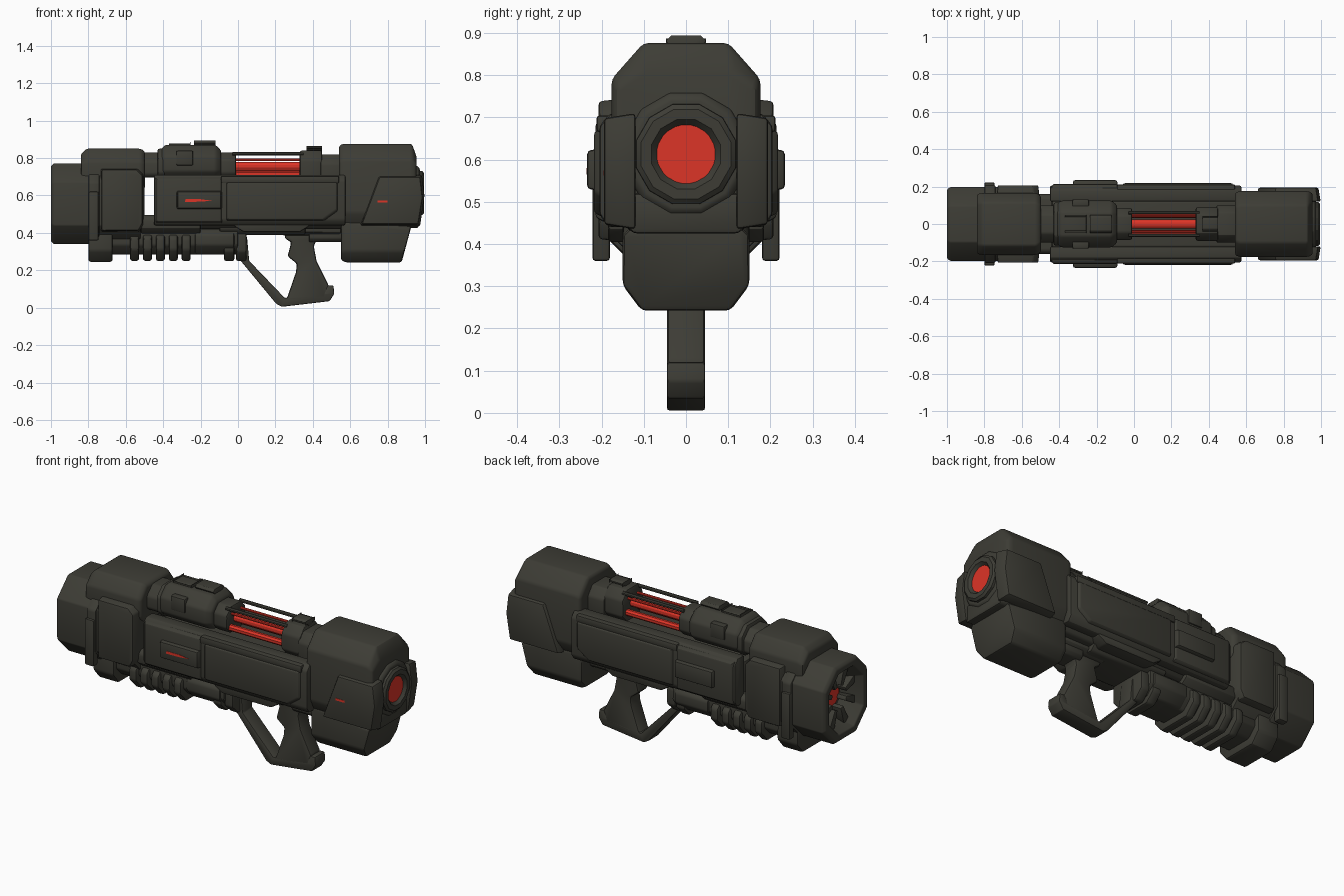
import bpy, bmesh, math
from mathutils import Vector


def material(name, rgb):
    m = bpy.data.materials.new(name)
    m.diffuse_color = (*rgb, 1)
    return m


DARK = material("dark olive metal", (0.047, 0.046, 0.036))
RED = material("glowing red", (0.72, 0.035, 0.02))


def finish(name, bm, mat, bevel):
    bmesh.ops.recalc_face_normals(bm, faces=bm.faces)
    if bevel:
        edges = [e for e in bm.edges if len(e.link_faces) == 2 and e.calc_face_angle(0) > 0.4]
        bmesh.ops.bevel(bm, geom=edges, offset=bevel, segments=2, profile=0.5,
                        affect='EDGES', clamp_overlap=True)
    for f in bm.faces:
        f.smooth = True
    for e in bm.edges:
        e.smooth = len(e.link_faces) == 2 and e.calc_face_angle(0) < math.radians(28)
    me = bpy.data.meshes.new(name)
    bm.to_mesh(me)
    bm.free()
    me.materials.append(mat)
    ob = bpy.data.objects.new(name, me)
    bpy.context.collection.objects.link(ob)
    return ob


def loft(name, sections, mat=DARK, bevel=0.01):
    """Skin a row of equal-sized loops and cap both ends."""
    bm = bmesh.new()
    rows = [[bm.verts.new(p) for p in s] for s in sections]
    n = len(rows[0])
    for a, b in zip(rows, rows[1:]):
        for i in range(n):
            j = (i + 1) % n
            bm.faces.new((a[i], a[j], b[j], b[i]))
    bm.faces.new(rows[0][::-1])
    bm.faces.new(rows[-1])
    return finish(name, bm, mat, bevel)


def octo(x, hy, z0, z1, top=(0.04, 0.04), bot=(0.04, 0.04)):
    half = [(hy - bot[0], z0), (hy, z0 + bot[1]), (hy, z1 - top[1]), (hy - top[0], z1)]
    return [(x, y, z) for y, z in half] + [(x, -y, z) for y, z in reversed(half)]


def block(name, x0, x1, hy, z0, z1, top=(0.04, 0.04), bot=(0.04, 0.04), bevel=0.01):
    return loft(name, [octo(x, hy, z0, z1, top, bot) for x in (x0, x1)], DARK, bevel)


def ngon(x, r, z, n=12, y=0):
    return [(x, y + r * math.cos((i + .5) * math.tau / n), z + r * math.sin((i + .5) * math.tau / n))
            for i in range(n)]


def rod(name, x0, x1, y, z, r, mat=DARK, n=12):
    return loft(name, [ngon(x, r, z, n, y) for x in (x0, x1)], mat, 0)


def plate(name, pts, y0, y1, mat=DARK, bevel=0.008, inset=0.0):
    """Extrude an x-z outline from y0 to y1, optionally shrinking the y1 side."""
    cx = sum(p[0] for p in pts) / len(pts)
    cz = sum(p[1] for p in pts) / len(pts)
    far = []
    for x, z in pts:
        far.append((x - math.copysign(inset, x - cx), y1, z - math.copysign(inset, z - cz)))
    return loft(name, [[(x, y0, z) for x, z in pts], far], mat, bevel)


def pair(name, pts, y0, y1, **kw):
    for tag, s in (("left", 1), ("right", -1)):
        plate(name + "_" + tag, pts, s * y0, s * y1, **kw)


def rect(x0, x1, z0, z1):
    return [(x0, z0), (x1, z0), (x1, z1), (x0, z1)]


# Muzzle: octagonal shell with a stepped recess, red core and radial ribs
def muz(x, g):
    c = 0.10 - g * 0.35
    return octo(x, 0.197 - g, 0.34 + g, 0.772 - g, (c, c), (c, c))


loft("muzzle_shell", [muz(-0.52, 0.0), muz(-0.985, 0.0), muz(-1.0, 0.015),
                      muz(-1.0, 0.045), muz(-0.88, 0.09)], DARK, 0.006)
rod("muzzle_core", -0.9, -0.86, 0, 0.556, 0.075, RED, 16)
for k in range(8):
    a = (k + .5) * math.tau / 8
    d, t = Vector((0, math.cos(a), math.sin(a))), Vector((0, -math.sin(a), math.cos(a)))
    c = Vector((0, 0, 0.556))
    loft("muzzle_rib_%d" % k, [[c + d * r + t * w * s + Vector((x, 0, 0))
         for r, w, s in ((.065, .012, -1), (.175, .024, -1), (.175, .024, 1), (.065, .012, 1))]
         for x in (-0.87, -0.955)], DARK, 0.004)
# Muzzle clamps, cheeks and upper housing
block("muzzle_band", -0.8, -0.74, 0.208, 0.335, 0.77, (0.1, 0.1), (0.1, 0.1))
pair("band_lug", rect(-0.8, -0.745, 0.36, 0.62), 0.18, 0.222)
pair("muzzle_cheek", [(-0.74, 0.40), (-0.52, 0.40), (-0.50, 0.44), (-0.50, 0.72), (-0.53, 0.75), (-0.74, 0.75)],
     0.10, 0.207, inset=0.012)
loft("muzzle_top_housing", [octo(-0.84, 0.16, 0.62, 0.82, (0.05, 0.05)), octo(-0.81, 0.165, 0.62, 0.85, (0.05, 0.07)),
                            octo(-0.52, 0.165, 0.62, 0.85, (0.05, 0.07)), octo(-0.497, 0.15, 0.64, 0.835, (0.05, 0.06))])
block("lower_muzzle_block", -0.8, -0.67, 0.15, 0.245, 0.42, (0.02, 0.02), (0.05, 0.06), 0.012)

# Upper neck and scope housing
block("upper_neck", -0.51, -0.1, 0.10, 0.695, 0.83, (0.05, 0.05), (0.02, 0.02))
block("neck_collar", -0.43, -0.39, 0.115, 0.68, 0.85, (0.05, 0.05))
loft("scope_housing", [octo(-0.42, 0.10, 0.69, 0.84), octo(-0.39, 0.125, 0.69, 0.87, (0.06, 0.06)),
                       octo(-0.12, 0.125, 0.69, 0.87, (0.06, 0.06)), octo(-0.09, 0.10, 0.69, 0.84)])
for i, x in enumerate((-0.37, -0.235)):
    block("scope_cap_%d" % i, x, x + 0.115, 0.045 + 0.002 * i, 0.84, 0.878 + 0.016 * i, (0.012, 0.012))
pair("scope_side_pad", rect(-0.33, -0.24, 0.76, 0.84), 0.09, 0.132)
block("tube_collar_front", -0.1, -0.01, 0.085, 0.68, 0.83, (0.04, 0.04))

# Energy tube: red rods inside a cage of dark rails
rod("energy_core", -0.03, 0.35, 0, 0.755, 0.026, RED)
for s, tag in ((1, "left"), (-1, "right")):
    rod("energy_side_rod_" + tag, -0.03, 0.35, s * 0.05, 0.715, 0.018, RED, 8)
    rod("thin_red_rod_" + tag, -0.03, 0.35, s * 0.042, 0.79, 0.007, RED, 8)
    rod("upper_rail_" + tag, -0.03, 0.35, s * 0.06, 0.822, 0.01, DARK, 8)
block("tube_collar_rear", 0.33, 0.45, 0.09, 0.66, 0.84, (0.04, 0.05))
block("collar_to_stock", 0.44, 0.56, 0.10, 0.64, 0.82, (0.04, 0.05))
block("rear_catch", 0.365, 0.45, 0.04, 0.82, 0.865, (0.015, 0.015))

# Main receiver: core, side shells and raised panels
block("receiver_core", -0.44, 0.58, 0.15, 0.42, 0.665, (0.03, 0.03), (0.03, 0.03))
for s, tag in ((1, "left"), (-1, "right")):
    prof = [(0.12, 0.44), (0.185, 0.44), (0.205, 0.47), (0.205, 0.68), (0.18, 0.71), (0.12, 0.71)]
    loft("receiver_shell_" + tag, [[(x, s * y, z) for y, z in prof] for x in (-0.45, 0.575)])
pair("receiver_front_panel", rect(-0.445, -0.08, 0.45, 0.70), 0.19, 0.214, inset=0.012)
pair("receiver_long_panel", [(-0.07, 0.46), (0.47, 0.46), (0.54, 0.51), (0.54, 0.68), (-0.07, 0.68)],
     0.19, 0.218, inset=0.014)
pair("long_panel_lip", rect(-0.09, 0.54, 0.665, 0.705), 0.12, 0.212)
pair("side_badge_plate", rect(-0.33, -0.085, 0.525, 0.627), 0.20, 0.234, inset=0.006)
plate("side_slit", [(-0.285, 0.565), (-0.2, 0.567), (-0.14, 0.572), (-0.2, 0.58), (-0.28, 0.58)],
      -0.23, -0.2355, RED, 0)
block("receiver_underplate", -0.1, 0.36, 0.13, 0.39, 0.46, (0.02, 0.02), (0.03, 0.03))
pair("receiver_lower_strip", [(-0.02, 0.435), (0.03, 0.405), (0.33, 0.405), (0.38, 0.435), (0.38, 0.47), (-0.02, 0.47)],
     0.1, 0.185)

# Underbarrel with ribbed foregrip
block("underbarrel", -0.68, 0.0, 0.125, 0.285, 0.42, (0.02, 0.02), (0.05, 0.05))
block("lower_neck", -0.52, -0.2, 0.16, 0.385, 0.495, (0.02, 0.02), (0.05, 0.04))
for i in range(5):
    x = -0.553 + i * 0.069
    block("foregrip_rib_%d" % i, x - 0.024, x + 0.024, 0.15, 0.25, 0.39, (0.02, 0.02), (0.055, 0.06), 0.012)
block("foregrip_rear", -0.23, -0.02, 0.135, 0.285, 0.41, (0.02, 0.02), (0.05, 0.05))
for i, x in enumerate((-0.075, -0.01)):
    block("rear_band_%d" % i, x, x + 0.055, 0.11 + 0.01 * (1 - i), 0.25, 0.41, (0.02, 0.02), (0.05, 0.05))

# Grip, guard and mount
block("grip_mount", 0.24, 0.55, 0.085, 0.385, 0.45, (0.01, 0.01), (0.03, 0.02))
block("grip_mount_rear", 0.38, 0.56, 0.07, 0.35, 0.42, (0.01, 0.01), (0.02, 0.02))
plate("grip", [(0.25, 0.40), (0.25, 0.37), (0.285, 0.35), (0.265, 0.275), (0.315, 0.235), (0.31, 0.19), (0.265, 0.06),
               (0.24, 0.03), (0.47, 0.05), (0.485, 0.12), (0.42, 0.25), (0.405, 0.33), (0.42, 0.36), (0.42, 0.40)],
      -0.045, 0.045, bevel=0.012)
plate("guard", [(0.0, 0.38), (0.015, 0.25), (0.205, 0.02), (0.235, 0.005), (0.49, 0.035), (0.515, 0.075), (0.51, 0.12),
                (0.48, 0.12), (0.46, 0.08), (0.25, 0.052), (0.06, 0.25), (0.048, 0.38)], -0.045, 0.045, bevel=0.006)

# Stock: big chamfered housing, tapered lower box
T, B = (0.075, 0.085), (0.04, 0.08)
loft("stock_housing", [octo(0.54, 0.165, 0.44, 0.865, T, B), octo(0.56, 0.176, 0.43, 0.876, T, B),
                       octo(0.93, 0.176, 0.43, 0.876, T, B), octo(0.955, 0.165, 0.43, 0.81, (0.06, 0.04), B)], DARK, 0.012)
loft("stock_lower_box", [octo(0.55, 0.14, 0.255, 0.5), octo(0.575, 0.15, 0.242, 0.5, bot=(0.045, 0.06)),
                         [(x + (0.875 if z < 0.26 else 0.89 if z < 0.35 else 0.925), y, z)
                          for x, y, z in octo(0, 0.15, 0.242, 0.44, (0.02, 0.02), (0.045, 0.06))]], DARK, 0.012)
block("stock_end_shelf", 0.85, 0.965, 0.145, 0.425, 0.52, (0.02, 0.02), (0.02, 0.02))
pair("stock_side_plate", [(0.65, 0.435), (0.975, 0.435), (0.998, 0.60), (0.985, 0.71), (0.745, 0.71)],
     0.12, 0.194, inset=0.012)

# Rear lens: faceted ring with sunken red disc
def ring(x, r):
    return ngon(x, r, 0.613)


loft("lens_seat", [ring(0.90, 0.15), ring(0.96, 0.15), ring(0.972, 0.135)], DARK, 0.005)
loft("lens_ring", [ring(0.93, 0.125), ring(0.985, 0.122), ring(0.995, 0.11), ring(0.995, 0.085), ring(0.975, 0.068)],
     DARK, 0)
rod("lens_glow", 0.965, 0.979, 0, 0.613, 0.07, RED, 24)
plate("stock_slit", [(0.745, 0.562), (0.80, 0.562), (0.80, 0.574), (0.745, 0.574)], -0.19, -0.1955, RED, 0)
